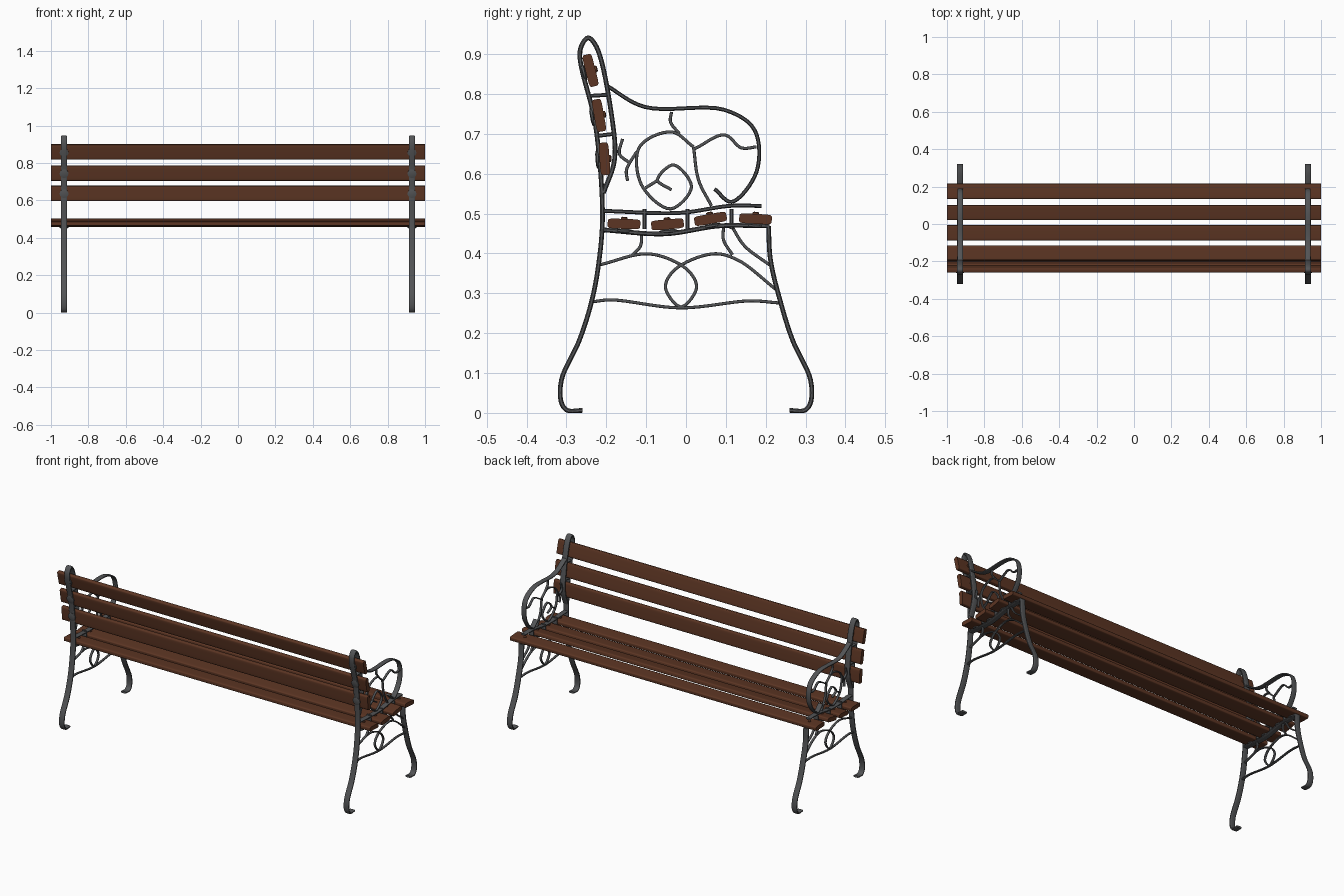
import bpy, bmesh, math
from mathutils import Vector

if "Cube" in bpy.data.objects:
    bpy.data.objects.remove(bpy.data.objects["Cube"])

# Side-view paths use a sheet: origin (686.5, 413), 398.5 steps per unit, v downwards
U0, V0, S = 686.5, 413.0, 398.5


def yz(p):
    return Vector(((p[0] - U0) / S, (V0 - p[1]) / S))


def mirrored(pts, axis=U0):
    return [(2 * axis - u, v) for u, v in pts]


def material(name, col):
    m = bpy.data.materials.new(name)
    m.diffuse_color = (*col, 1)
    m.use_nodes = True
    m.node_tree.nodes["Principled BSDF"].inputs["Base Color"].default_value = m.diffuse_color
    return m


WOOD = material("brown wood", (0.108, 0.036, 0.017))
IRON = material("grey iron", (0.085, 0.088, 0.092))


def section(a, b, n, power):
    """Rounded rectangle outline (superellipse) with half sizes a, b."""
    out = []
    for i in range(n):
        t = 2 * math.pi * (i + 0.5) / n
        c, s = math.cos(t), math.sin(t)
        out.append((a * math.copysign(abs(c) ** (2 / power), c),
                    b * math.copysign(abs(s) ** (2 / power), s)))
    return out


def smooth_path(pts, steps=8):
    """Centripetal Catmull-Rom curve through the points."""
    p = [yz(q) for q in pts]
    p = [2 * p[0] - p[1]] + p + [2 * p[-1] - p[-2]]
    out = []
    for i in range(1, len(p) - 2):
        q = p[i - 1:i + 3]
        t = [0.0]
        for a, b in zip(q, q[1:]):
            t.append(t[-1] + (b - a).length ** 0.5)

        def mix(a, b, i, j, x):
            return a + (b - a) * ((x - t[i]) / (t[j] - t[i]))
        for k in range(steps):
            x = t[1] + (t[2] - t[1]) * k / steps
            a, b, c = (mix(q[j], q[j + 1], j, j + 1, x) for j in range(3))
            out.append(mix(mix(a, b, 0, 2, x), mix(b, c, 1, 3, x), 1, 2, x))
    out.append(p[-2])
    return out


def skin(bm, rings):
    """Join rings of points into a capped tube."""
    vs = [[bm.verts.new(q) for q in r] for r in rings]
    n = len(vs[0])
    for a, b in zip(vs, vs[1:]):
        for i in range(n):
            j = (i + 1) % n
            bm.faces.new((a[i], a[j], b[j], b[i]))
    bm.faces.new(vs[0][::-1])
    bm.faces.new(vs[-1])


def finish(bm, name, mat):
    bmesh.ops.recalc_face_normals(bm, faces=bm.faces)
    me = bpy.data.meshes.new(name)
    bm.to_mesh(me)
    bm.free()
    me.materials.append(mat)
    ob = bpy.data.objects.new(name, me)
    bpy.context.collection.objects.link(ob)
    bpy.ops.object.select_all(action='DESELECT')
    ob.select_set(True)
    bpy.context.view_layer.objects.active = ob
    bpy.ops.object.shade_smooth_by_angle(angle=math.radians(50))


def ribbon(bm, x, pts, thick, width):
    """Iron bar following a side-view path."""
    path = smooth_path(pts)
    sec = section(width / 2, thick / 2, 12, 3.5)
    rings = []
    for i, p in enumerate(path):
        t = (path[min(i + 1, len(path) - 1)] - path[max(i - 1, 0)]).normalized()
        rings.append([(x + a, p.x - t.y * b, max(0, p.y + t.x * b)) for a, b in sec])
    skin(bm, rings)


def stud(bm, x, p, tilt, radius, height):
    """Round pad with chamfered rims; tilt is the angle of its axis in the side view."""
    c = yz(p)
    ax = Vector((math.cos(tilt), math.sin(tilt)))
    side = Vector((-ax.y, ax.x))
    rings = []
    for h in (-1, -0.5, 0.5, 1):
        r = radius * (0.55 if abs(h) == 1 else 0.95)
        ring = []
        for i in range(14):
            t = 2 * math.pi * i / 14
            q = c + ax * h * height + side * r * math.sin(t)
            ring.append((x + r * math.cos(t), q.x, q.y))
        rings.append(ring)
    skin(bm, rings)


# Load-bearing bars; both legs share one lower shape
LOWER_LEG = [(583, 410.5), (568, 410.5), (562, 403), (562, 380), (580, 340), (592, 302)]
BACK_LEG = LOWER_LEG + [(599, 265), (603, 215), (596, 125), (580.5, 51), (588.5, 38), (597, 47),
                        (612, 115), (615, 160), (604, 193)]
FRONT_LEG = mirrored(LOWER_LEG) + [(771, 260), (769, 226)]
LOWER_RAIL = [(604, 230), (665, 234), (720, 226), (770, 226)]
UPPER_RAIL = [(603, 211), (680, 213), (730, 206), (762, 206)]
ARM = [(606, 85), (645, 107), (725, 110), (755, 130), (757, 172), (732, 202), (715, 189)]
TIES = [[(591, 96), (607, 95)], [(598, 136), (614, 134)]]
TIES += [[(u, 209), (u, 229)] for u in (645, 688, 732)]

# Ornamental scrolls above and below the seat
UPPER_SCROLLS = [
    [(694, 147), (672, 132), (640, 147), (642, 185), (671, 209), (692, 187), (674, 165), (658, 180),
     (672, 190)],
    [(659, 180), (646, 188)],
    [(672, 112), (671, 122), (680, 134)],
    [(694, 147), (699, 180), (712, 206)],
    [(695, 149), (725, 135), (742, 148), (757, 147)],
    [(637, 152), (627, 170), (628, 181)],
    [(623, 139), (620, 154), (630, 163)],
]
LOOP = [(600, 265), (650, 254), (688, 270), (697, 288)]
LOWER_SCROLLS = [
    LOOP + [(681.5, 307)] + mirrored(LOOP[:0:-1], 681.5) + [(738, 260), (777, 290)],
    [(642, 234), (641, 246), (632, 256)],
    [(724, 227), (724, 240), (733, 255)],
    [(732, 226), (745, 246), (770, 265)],
    [(592, 302), (612, 300), (681, 308), (750, 301), (779, 303)],
]

# Slats: centre on the sheet and angle of the wide direction in degrees
BACK_SLATS = [(591, 70.5, 104), (599.5, 115.5, 100), (605, 159, 94)]
SEAT_SLATS = [(624.5, 224, -2), (668, 224.5, 5), (711, 219, 10), (756, 219, -3)]

for side, x in (("left", -0.93), ("right", 0.93)):
    bm = bmesh.new()
    for path in (BACK_LEG, FRONT_LEG, LOWER_RAIL):
        ribbon(bm, x, path, 0.012, 0.034)
    for path in [ARM, UPPER_RAIL] + TIES:
        ribbon(bm, x, path, 0.010, 0.030)
    finish(bm, side + "_frame", IRON)

    bm = bmesh.new()
    for path in UPPER_SCROLLS + LOWER_SCROLLS:
        ribbon(bm, x, path, 0.008, 0.014)
    finish(bm, side + "_scrollwork", IRON)

    # Mounting pads behind the back slats and under the seat, bolt heads on the sitting faces
    pads, bolts = bmesh.new(), bmesh.new()
    for u, v, a in BACK_SLATS + SEAT_SLATS:
        t = math.radians(a - 90 if a > 45 else a + 90)
        c, s = math.cos(t), -math.sin(t)
        stud(pads, x, (u - 7 * c, v - 7 * s), t, 0.025, 0.005)
        stud(bolts, x, (u + 5.5 * c, v + 5.5 * s), t, 0.009, 0.004)
    finish(pads, side + "_mounting_pads", IRON)
    finish(bolts, side + "_bolt_heads", WOOD)

# Wooden slats
for kind, slats in (("back", BACK_SLATS), ("seat", SEAT_SLATS)):
    for i, (u, v, a) in enumerate(slats):
        o = yz((u, v))
        c, s = math.cos(math.radians(a)), math.sin(math.radians(a))
        sec = section(0.041, 0.0125, 28, 6)
        bm = bmesh.new()
        skin(bm, [[(x, o.x + p * c - q * s, o.y + p * s + q * c) for p, q in sec] for x in (-1, 1)])
        finish(bm, f"{kind}_slat_{i + 1}", WOOD)
